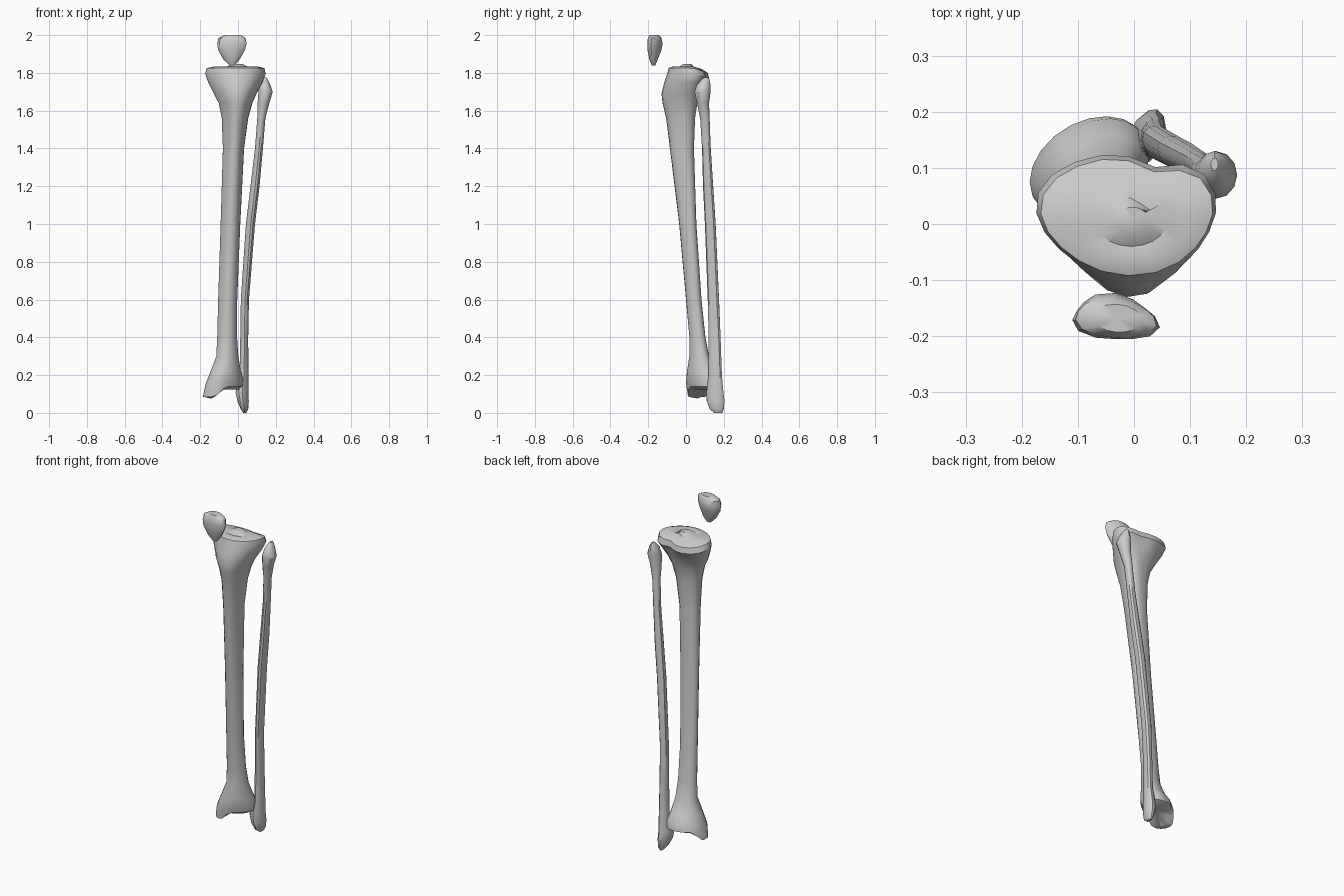
import bpy, bmesh, math


def clamp(v):
    return max(0.0, min(1.0, v))


def section(n, x0, x1, y0, y1, tri, skew):
    """Rounded section, tri pulls it to a triangle with a front crest, skew twists it; fitted to its extents."""
    pts = []
    for i in range(n):
        a = math.tau * i / n - math.pi / 2
        r = 1 + tri * math.cos(3 * (a + math.radians(82)))
        pts.append((r * math.cos(a), r * math.sin(a) + skew * r * math.cos(a)))
    ax, bx = min(p[0] for p in pts), max(p[0] for p in pts)
    ay, by = min(p[1] for p in pts), max(p[1] for p in pts)
    return [(x0 + (x1 - x0) * (x - ax) / (bx - ax),
             y0 + (y1 - y0) * (y - ay) / (by - ay)) for x, y in pts]


def loft(name, rows, n, shape=None):
    """Skin rows of (z, x0, x1, y0, y1, tri, skew) from bottom to top."""
    bm = bmesh.new()
    rings = [[bm.verts.new((x, y, row[0])) for x, y in section(n, *row[1:])] for row in rows]
    for a, b in zip(rings, rings[1:]):
        for i in range(n):
            j = (i + 1) % n
            bm.faces.new((a[i], a[j], b[j], b[i]))
    for ring, row in ((rings[0], rows[0]), (rings[-1], rows[-1])):
        c = bm.verts.new(((row[1] + row[2]) / 2, (row[3] + row[4]) / 2, row[0]))
        for i in range(n):
            bm.faces.new((ring[i], ring[(i + 1) % n], c))
    if shape:
        for v in bm.verts:
            shape(v.co)
    bmesh.ops.recalc_face_normals(bm, faces=bm.faces)
    me = bpy.data.meshes.new(name)
    bm.to_mesh(me)
    bm.free()
    ob = bpy.data.objects.new(name, me)
    bpy.context.collection.objects.link(ob)
    bpy.ops.object.select_all(action='DESELECT')
    ob.select_set(True)
    bpy.context.view_layer.objects.active = ob
    bpy.ops.object.shade_smooth_by_angle(angle=math.radians(35))
    return ob


def shin_ends(co):
    # inner ankle knob hanging below the lower joint face
    if co.z < 0.22:
        u = (co.x + 0.08) * 0.85 + (co.y - 0.095) * 0.53
        co.z -= 0.055 * clamp((-u - 0.03) / 0.05) * clamp((0.22 - co.z) / 0.08)
    # notch at the back between the two knee condyles
    if co.z > 1.72 and co.y > 0.04:
        co.y -= 0.025 * math.exp(-((co.x - 0.04) / 0.045) ** 2)
    # knee plateau falls off towards the back
    if co.z > 1.79:
        co.z -= 0.025 * clamp((co.y - 0.04) / 0.08)


# Shin bone: ankle end, triangular shaft, front tuberosity, knee plateau
lower_shin = [
    (0.125, -0.150, 0.000, 0.035, 0.160, 0.00, 0.30),
    (0.140, -0.186, 0.025, 0.010, 0.192, 0.00, 0.30),
    (0.180, -0.172, 0.027, 0.000, 0.188, 0.00, 0.30),
    (0.220, -0.145, 0.015, 0.005, 0.160, 0.02, 0.25),
    (0.300, -0.115, 0.002, 0.018, 0.122, 0.04, 0.15),
    (0.400, -0.110, -0.005, 0.018, 0.103, 0.05, 0.10),
    (0.600, -0.105, -0.004, 0.000, 0.082, 0.07, 0.00),
]
upper_shin = [
    (1.000, -0.092, 0.012, -0.036, 0.055, 0.09, 0.0),
    (1.400, -0.080, 0.032, -0.085, 0.042, 0.10, 0.0),
    (1.560, -0.086, 0.054, -0.105, 0.048, 0.10, 0.0),
    (1.640, -0.102, 0.076, -0.124, 0.060, 0.10, 0.0),
    (1.690, -0.128, 0.098, -0.130, 0.078, 0.09, 0.0),
    (1.750, -0.158, 0.130, -0.115, 0.112, 0.07, 0.0),
    (1.795, -0.174, 0.146, -0.100, 0.128, 0.05, 0.0),
    (1.825, -0.166, 0.140, -0.092, 0.120, 0.04, 0.0),
    (1.834, -0.125, 0.105, -0.070, 0.085, 0.02, 0.0),
    (1.829, -0.070, 0.060, -0.040, 0.055, 0.00, 0.0),
    (1.846, -0.030, 0.025, -0.015, 0.030, 0.00, 0.0),
]
loft("shin_bone", lower_shin + upper_shin, 20, shin_ends)

# Calf bone: outer ankle, slim shaft, head below the knee
calf = [
    (0.000, 0.028, 0.044, 0.150, 0.192, 0.0, 0.0),
    (0.020, 0.015, 0.054, 0.125, 0.200, 0.0, 0.2),
    (0.060, -0.003, 0.057, 0.110, 0.204, 0.0, 0.3),
    (0.110, -0.013, 0.056, 0.108, 0.198, 0.0, 0.3),
    (0.200, 0.009, 0.055, 0.120, 0.190, 0.05, 0.2),
    (0.400, 0.012, 0.054, 0.120, 0.183, 0.08, 0.1),
    (0.600, 0.015, 0.058, 0.115, 0.175, 0.08, 0.0),
    (1.000, 0.042, 0.090, 0.100, 0.157, 0.08, 0.0),
    (1.200, 0.066, 0.114, 0.090, 0.144, 0.08, 0.0),
    (1.400, 0.090, 0.132, 0.085, 0.131, 0.06, 0.0),
    (1.560, 0.102, 0.145, 0.075, 0.125, 0.03, 0.0),
    (1.640, 0.104, 0.166, 0.058, 0.122, 0.0, 0.0),
    (1.700, 0.108, 0.184, 0.045, 0.130, 0.0, 0.0),
    (1.735, 0.115, 0.172, 0.057, 0.130, 0.0, 0.0),
    (1.765, 0.130, 0.158, 0.082, 0.124, 0.0, 0.0),
    (1.775, 0.137, 0.150, 0.095, 0.118, 0.0, 0.0),
]
loft("calf_bone", calf, 12)

# Kneecap: floating wedge pointing down
loft("kneecap", [
    (1.840, -0.045, -0.018, -0.182, -0.162, 0.0, 0.0),
    (1.870, -0.076, 0.008, -0.194, -0.150, 0.0, -0.1),
    (1.920, -0.105, 0.036, -0.204, -0.130, -0.08, -0.15),
    (1.955, -0.110, 0.046, -0.205, -0.123, -0.10, -0.15),
    (1.985, -0.104, 0.040, -0.202, -0.130, -0.06, -0.15),
    (2.000, -0.072, 0.012, -0.193, -0.143, 0.0, -0.1),
], 14)
